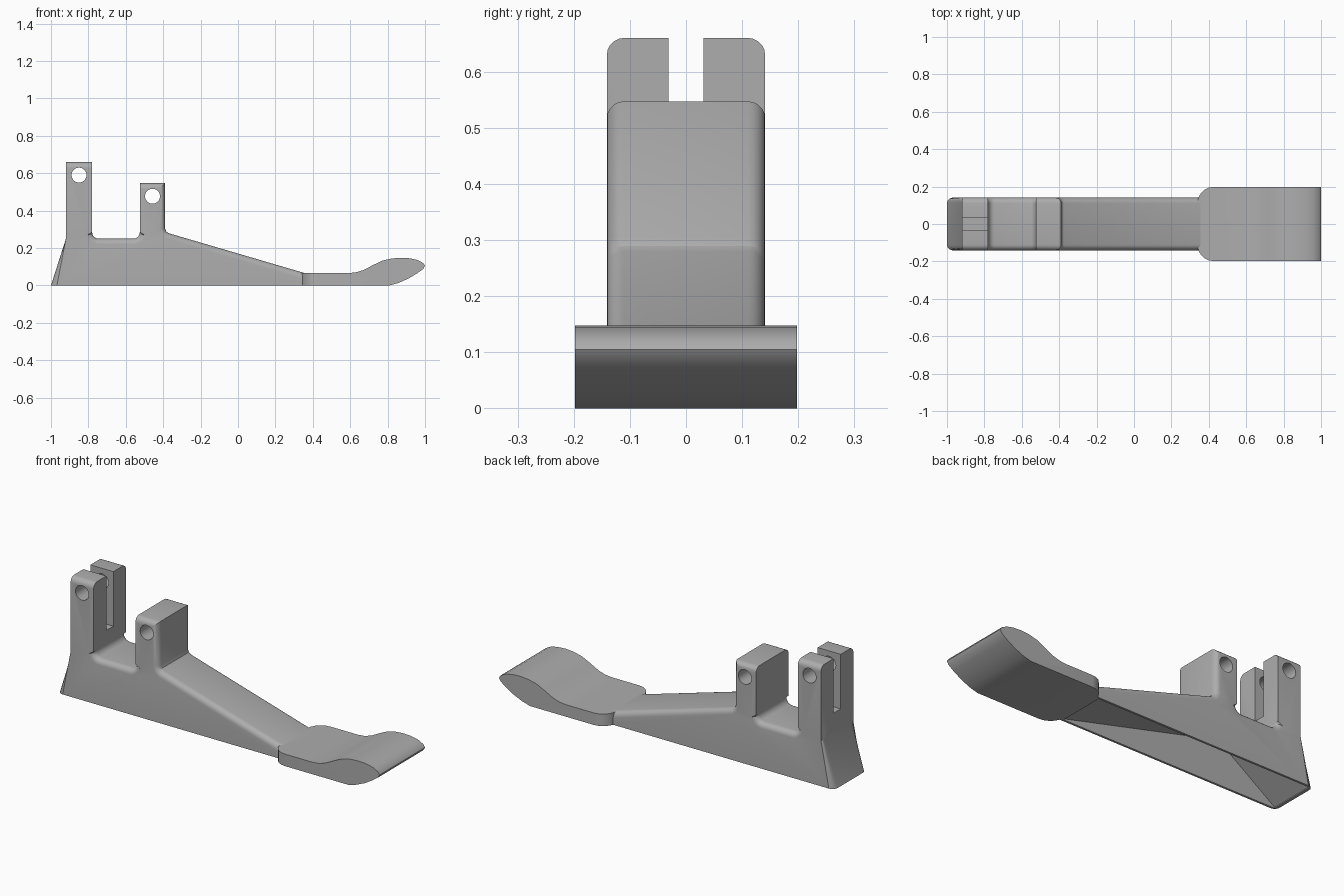
import bpy, bmesh, math

cube = bpy.data.objects.get("Cube")
if cube:
    bpy.data.objects.remove(cube, do_unlink=True)

grey = bpy.data.materials.new("plain_grey")
grey.use_nodes = True
colour = (0.42, 0.42, 0.42, 1)
grey.diffuse_color = colour
grey.node_tree.nodes["Principled BSDF"].inputs["Base Color"].default_value = colour


def arc(cx, cz, r, a0, a1, n=6):
    """Points along an arc in the xz plane, angles in degrees."""
    angles = [math.radians(a0 + (a1 - a0) * i / n) for i in range(n + 1)]
    return [(cx + r * math.cos(a), cz + r * math.sin(a)) for a in angles]


def extrude(name, profile, half, bevel=0, pick=None):
    """Extrude an xz profile to y = -half..half and round the picked edges."""
    bm = bmesh.new()
    base = bm.faces.new([bm.verts.new((x, -half, z)) for x, z in profile])
    out = bmesh.ops.extrude_face_region(bm, geom=[base])
    verts = [g for g in out["geom"] if isinstance(g, bmesh.types.BMVert)]
    bmesh.ops.translate(bm, verts=verts, vec=(0, 2 * half, 0))
    bmesh.ops.recalc_face_normals(bm, faces=bm.faces)
    if pick:
        edges = [e for e in bm.edges if pick(e)]
        bmesh.ops.bevel(bm, geom=edges, offset=bevel, offset_type='OFFSET',
                        segments=5, profile=0.5, affect='EDGES', clamp_overlap=True)
    mesh = bpy.data.meshes.new(name)
    bm.to_mesh(mesh)
    bm.free()
    mesh.materials.append(grey)
    obj = bpy.data.objects.new(name, mesh)
    bpy.context.collection.objects.link(obj)
    return obj


def activate(obj):
    bpy.ops.object.select_all(action='DESELECT')
    obj.select_set(True)
    bpy.context.view_layer.objects.active = obj


def cut(obj, cutter):
    cutter.hide_render = True
    mod = obj.modifiers.new("cut", 'BOOLEAN')
    mod.operation = 'DIFFERENCE'
    mod.solver = 'EXACT'
    mod.object = cutter
    activate(obj)
    bpy.ops.object.modifier_apply(modifier=mod.name)
    bpy.data.objects.remove(cutter, do_unlink=True)


# Body: hollow wedge with two upright lugs
body_profile = (
    [(-1, 0), (-0.92, 0.25), (-0.92, 0.66), (-0.78, 0.66)]
    + arc(-0.745, 0.285, 0.035, 180, 270)
    + arc(-0.56, 0.285, 0.035, 270, 360)
    + [(-0.525, 0.547), (-0.39, 0.547)]
    + [(-0.39, 0.305), (-0.384, 0.289), (-0.37, 0.279)]
    + [(0.36, 0.065), (0.36, 0)]
)


def body_edge(e):
    a, b = (v.co for v in e.verts)
    if abs(a.y - b.y) > 0.01 or max(a.z, b.z) < 0.07:
        return False
    upright = abs(a.x - b.x) < 0.001
    return not upright or a.x > -0.45


body = extrude("pedal_body", body_profile, 0.141, 0.035, body_edge)

# Open underside
cavity = [(-0.985, -0.02), (-0.985, 0.005), (-0.70, 0.2), (-0.45, 0.2),
          (0.33, 0.005), (0.33, -0.02)]
cut(body, extrude("cavity_cutter", cavity, 0.129))

# Slot in the tall lug
slot = [(-0.96, 0.36), (-0.74, 0.36), (-0.74, 0.7), (-0.96, 0.7)]
cut(body, extrude("slot_cutter", slot, 0.031))

# Pin holes
for x, z in ((-0.85, 0.59), (-0.457, 0.477)):
    cut(body, extrude("hole_cutter", arc(x, z, 0.04, 0, 345, 23), 0.3))

# Finger paddle with rounded inner corners
paddle_profile = [
    (0.34, 0), (0.34, 0.066), (0.59, 0.066), (0.63, 0.07), (0.67, 0.082),
    (0.72, 0.108), (0.77, 0.132), (0.82, 0.144), (0.87, 0.148), (0.92, 0.145),
    (0.96, 0.136), (0.99, 0.12), (1, 0.105), (0.99, 0.088), (0.96, 0.066),
    (0.91, 0.036), (0.86, 0.014), (0.81, 0)]
paddle = extrude("finger_paddle", paddle_profile, 0.198, 0.085,
                 lambda e: all(abs(v.co.x - 0.34) < 0.001 for v in e.verts)
                 and abs(e.verts[0].co.y - e.verts[1].co.y) < 0.01)

for obj in (body, paddle):
    activate(obj)
    bpy.ops.object.shade_smooth_by_angle(angle=math.radians(30))
